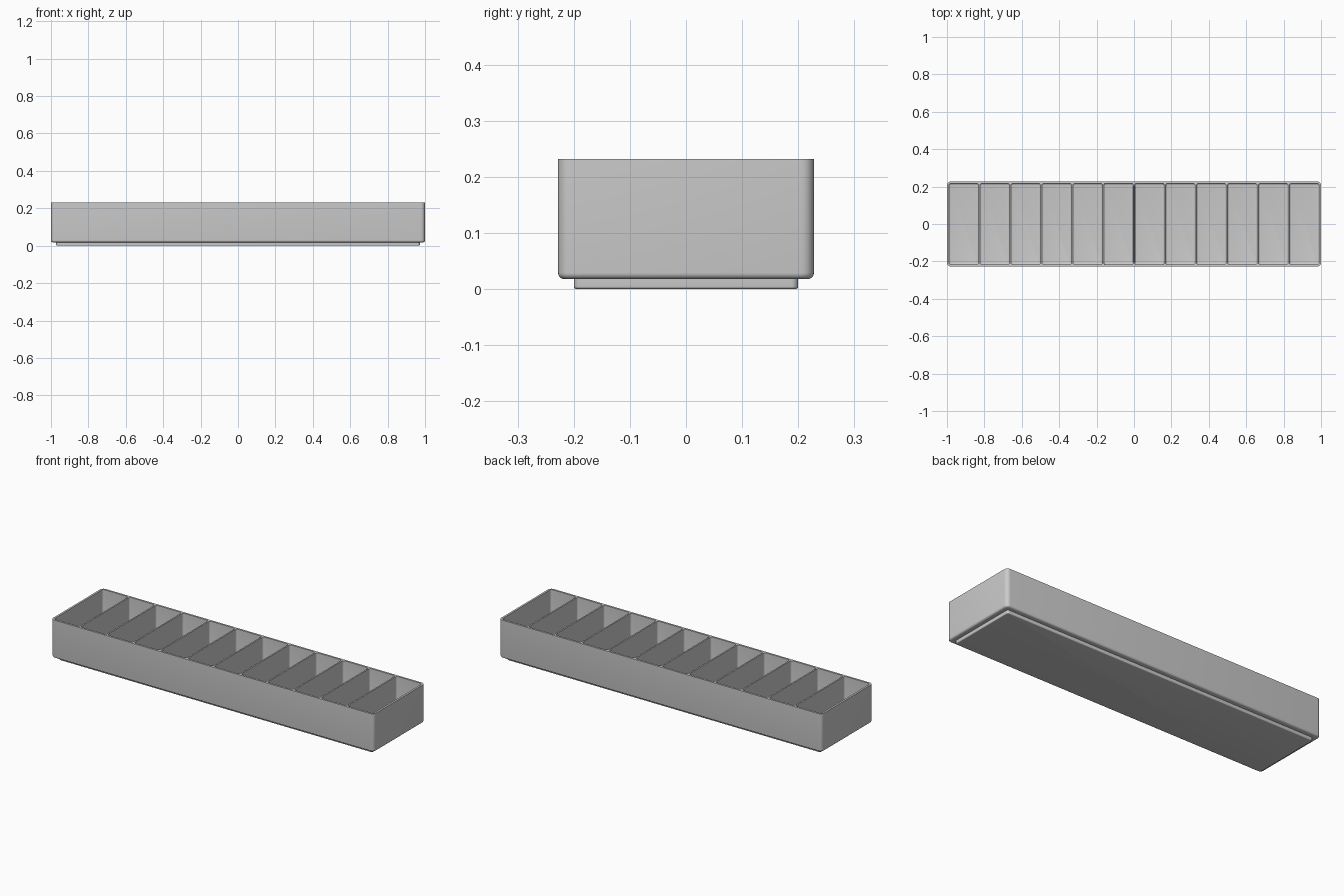
import bpy, bmesh, math

if "Cube" in bpy.data.objects:
    bpy.data.objects.remove(bpy.data.objects["Cube"])

HALF_X, HALF_Y, TOP = 1.0, 0.228, 0.232
CELLS, WALL, DIVIDER, FLOOR = 12, 0.011, 0.008, 0.03

grey = bpy.data.materials.new("light grey plastic")
grey.diffuse_color = (0.6, 0.6, 0.6, 1)
grey.use_nodes = True
grey.node_tree.nodes["Principled BSDF"].inputs["Base Color"].default_value = grey.diffuse_color


def rounded_loop(bm, cx, hx, hy, r, z, seg=6):
    """Ring of vertices around a rounded rectangle."""
    ring = []
    for q, (sx, sy) in enumerate([(1, 1), (-1, 1), (-1, -1), (1, -1)]):
        for i in range(seg + 1):
            a = math.pi / 2 * (q + i / seg)
            ring.append(bm.verts.new((cx + sx * (hx - r) + r * math.cos(a),
                                      sy * (hy - r) + r * math.sin(a), z)))
    return ring


def rounded_block(bm, cx, hx, hy, z0, z1, corner, fillet, steps=5):
    """Upright block with rounded corners and a filleted bottom edge."""
    rings = []
    for i in range(steps + 1):
        a = math.pi / 2 * i / steps
        inset = fillet * (1 - math.sin(a))
        rings.append(rounded_loop(bm, cx, hx - inset, hy - inset, corner - inset,
                                  z0 + fillet * (1 - math.cos(a))))
    rings.append(rounded_loop(bm, cx, hx, hy, corner, z1))
    for a, b in zip(rings, rings[1:]):
        for i in range(len(a)):
            j = (i + 1) % len(a)
            bm.faces.new((a[i], a[j], b[j], b[i]))
    bm.faces.new(rings[0][::-1])
    bm.faces.new(rings[-1])


def make_object(name, bm):
    mesh = bpy.data.meshes.new(name)
    bm.to_mesh(mesh)
    bm.free()
    mesh.materials.append(grey)
    obj = bpy.data.objects.new(name, mesh)
    bpy.context.collection.objects.link(obj)
    return obj


# Outer tray body
bm = bmesh.new()
rounded_block(bm, 0, HALF_X, HALF_Y, 0.018, TOP, 0.022, 0.011)
tray = make_object("tray_body", bm)

# Row of pockets cut from the body, leaving walls and dividers
bm = bmesh.new()
pitch = (2 * (HALF_X - WALL) + DIVIDER) / CELLS
for k in range(CELLS):
    rounded_block(bm, (k - (CELLS - 1) / 2) * pitch, (pitch - DIVIDER) / 2,
                  HALF_Y - WALL, FLOOR, TOP + 0.05, 0.011, 0.009)
pockets = make_object("pocket_cutter", bm)
cut = tray.modifiers.new("pockets", 'BOOLEAN')
cut.operation, cut.solver, cut.object = 'DIFFERENCE', 'EXACT', pockets
bpy.context.view_layer.objects.active = tray
tray.select_set(True)
bpy.ops.object.modifier_apply(modifier=cut.name)
bpy.data.objects.remove(pockets)

# Stepped stacking foot under the body
bm = bmesh.new()
rounded_block(bm, 0, 0.972, 0.2, 0, 0.02, 0.012, 0.005)
foot = make_object("stacking_foot", bm)

# Smooth fillets with crisp rims
for obj in (tray, foot):
    bpy.ops.object.select_all(action='DESELECT')
    obj.select_set(True)
    bpy.context.view_layer.objects.active = obj
    bpy.ops.object.shade_smooth_by_angle(angle=math.radians(35))
